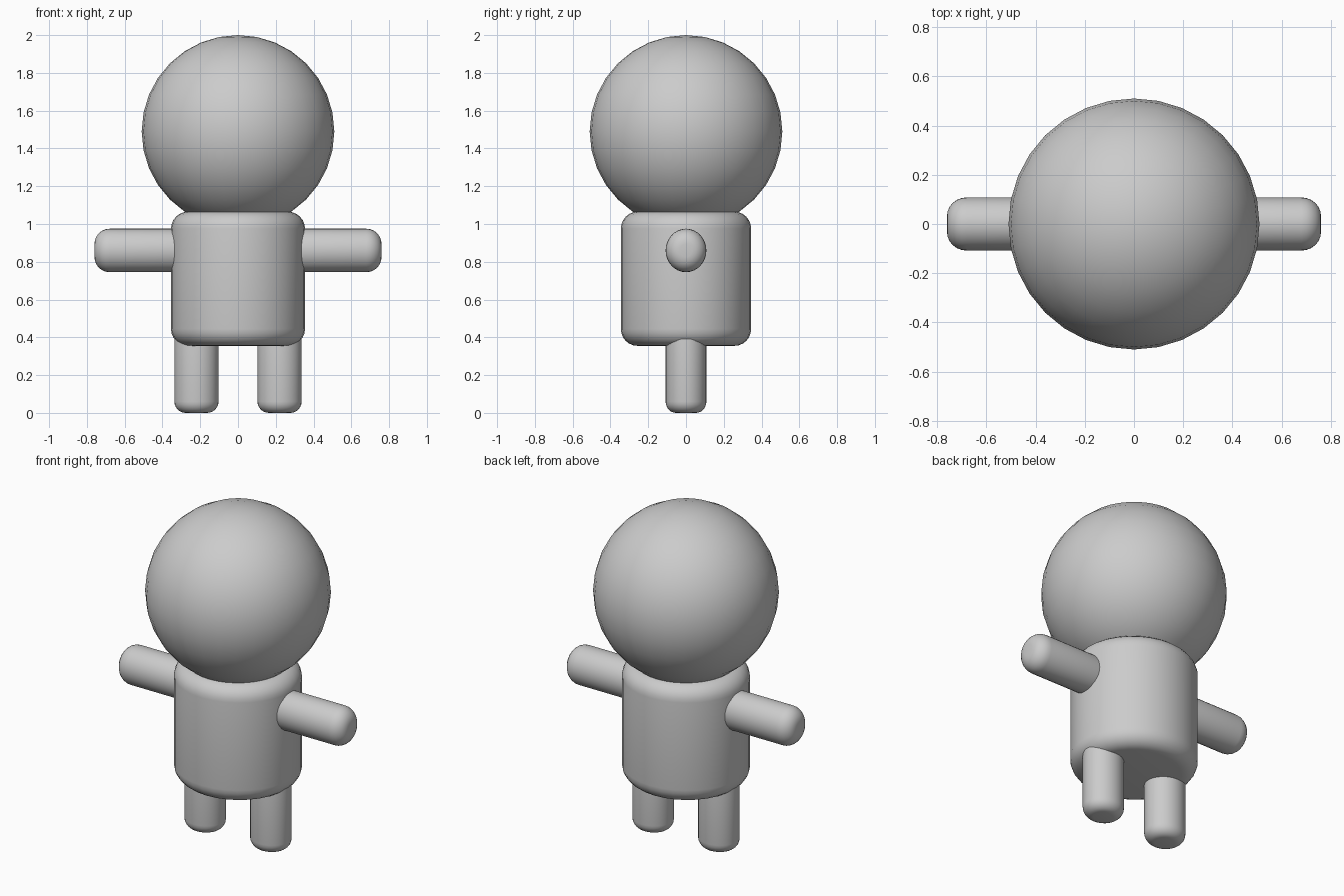
import bpy, math
import bmesh
from mathutils import Matrix

if "Cube" in bpy.data.objects:
    bpy.data.objects.remove(bpy.data.objects["Cube"])

grey = bpy.data.materials.new("light grey")
grey.diffuse_color = (0.6, 0.6, 0.6, 1)
grey.use_nodes = True
grey.node_tree.nodes["Principled BSDF"].inputs["Base Color"].default_value = grey.diffuse_color


def finish(name, bm):
    mesh = bpy.data.meshes.new(name)
    bmesh.ops.recalc_face_normals(bm, faces=bm.faces)
    bm.to_mesh(mesh)
    bm.free()
    mesh.materials.append(grey)
    mesh.shade_smooth()
    obj = bpy.data.objects.new(name, mesh)
    bpy.context.collection.objects.link(obj)
    return obj


def rounded_cylinder(name, rx, ry, length, bevel, matrix):
    """Cylinder along local z, centred, with rounded rims."""
    bm = bmesh.new()
    bmesh.ops.create_cone(bm, cap_ends=True, segments=32, radius1=rx,
                          radius2=rx, depth=length)
    rims = [e for e in bm.edges
            if abs(e.verts[0].co.z - e.verts[1].co.z) < 1e-5]
    bmesh.ops.bevel(bm, geom=rims, offset=bevel, segments=6, profile=0.5,
                    affect='EDGES')
    bmesh.ops.scale(bm, vec=(1, ry / rx, 1), verts=bm.verts)
    bmesh.ops.transform(bm, matrix=matrix, verts=bm.verts)
    return finish(name, bm)


# head
bm = bmesh.new()
bmesh.ops.create_uvsphere(bm, u_segments=32, v_segments=16, radius=0.51,
                          matrix=Matrix.Translation((0, 0, 1.49)))
finish("head", bm)

# body
rounded_cylinder("body", 0.355, 0.345, 0.71, 0.09,
                 Matrix.Translation((0, 0, 0.71)))

# arms and legs, one pair per side
for side, s in (("left", -1), ("right", 1)):
    rounded_cylinder(side + "_arm", 0.115, 0.108, 0.52, 0.08,
                     Matrix.Translation((s * 0.5, 0, 0.86))
                     @ Matrix.Rotation(s * math.pi / 2, 4, 'Y'))
    rounded_cylinder(side + "_leg", 0.117, 0.108, 0.5, 0.06,
                     Matrix.Translation((s * 0.22, 0, 0.25)))
